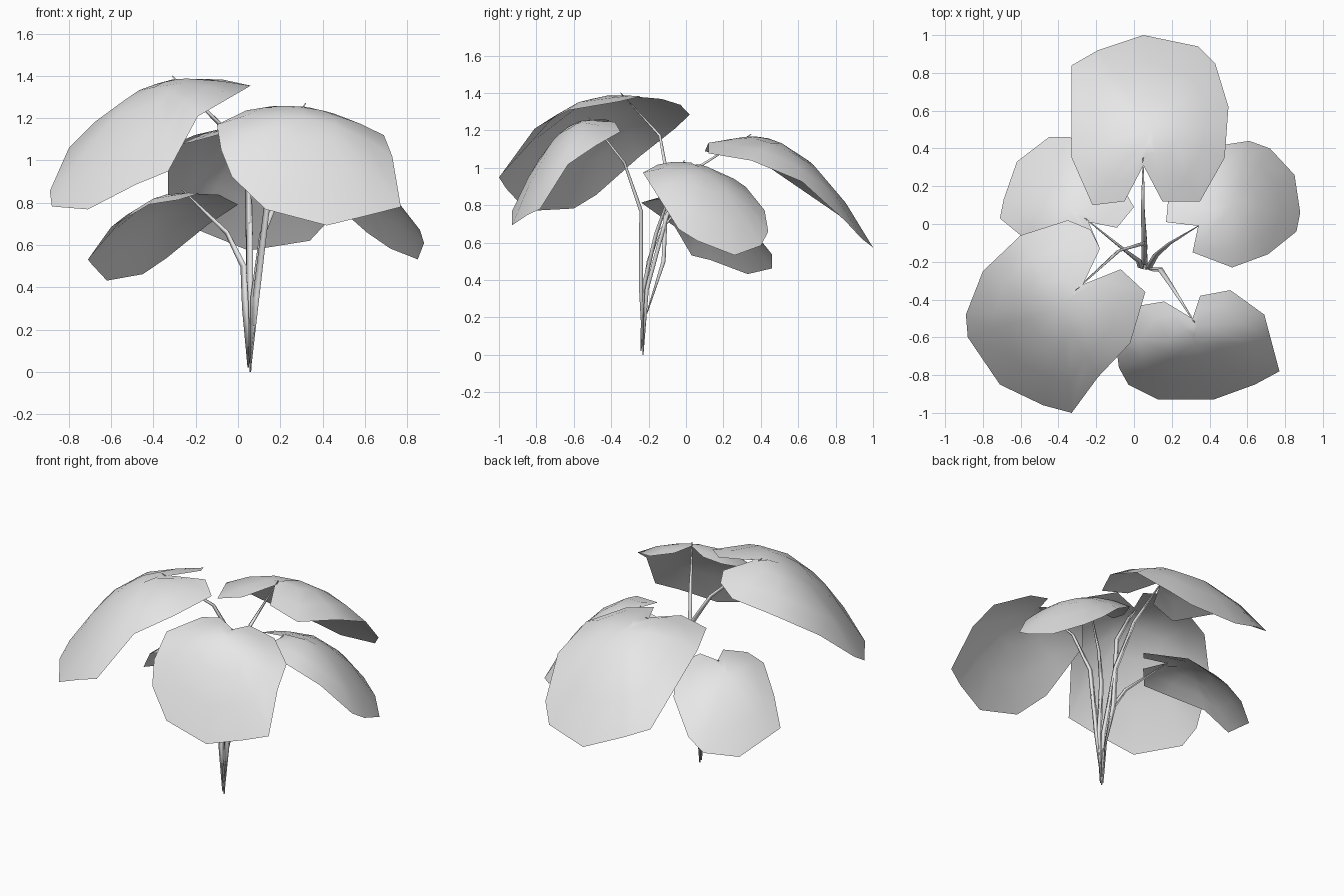
import bpy
import bmesh
from math import cos, sin, radians, tau
from mathutils import Vector

cube = bpy.data.objects.get("Cube")
if cube:
    bpy.data.objects.remove(cube, do_unlink=True)

# One plain grey for the whole plant
grey = bpy.data.materials.new("light_grey")
grey.use_nodes = True
grey.diffuse_color = (0.8, 0.8, 0.8, 1)
shader = next(n for n in grey.node_tree.nodes if n.type == 'BSDF_PRINCIPLED')
shader.inputs["Base Color"].default_value = (0.8, 0.8, 0.8, 1)


def finish(bm, name):
    """Turn a bmesh into a named, smooth shaded object."""
    mesh = bpy.data.meshes.new(name)
    bm.to_mesh(mesh)
    bm.free()
    mesh.materials.append(grey)
    for poly in mesh.polygons:
        poly.use_smooth = True
    obj = bpy.data.objects.new(name, mesh)
    bpy.context.collection.objects.link(obj)
    return obj


def leaf(name, top, heading, slope, bend, roll, arch, twist, outline):
    """Thin blade: a plan outline starting at the stalk notch, draped over a
    surface that bends down along the heading, arches across it and twists."""
    base = Vector(outline[0])
    along = Vector((cos(radians(heading)), sin(radians(heading))))
    across = Vector((-along.y, along.x))
    points = [Vector(p) for p in outline]
    centre = sum(points, Vector((0, 0))) / len(points)
    bm = bmesh.new()

    def drape(p):
        s, t = (p - base).dot(along), (p - base).dot(across)
        droop = max(s, 0)
        z = top + slope * s + bend * droop ** 2
        z += roll * t + arch * t * t + twist * droop * t
        return bm.verts.new((p.x, p.y, z))

    rings = [[drape(centre.lerp(p, k)) for p in points] for k in (1, 0.7, 0.35)]
    hub = drape(centre)
    count = len(points)
    for i in range(count):
        j = (i + 1) % count
        for outer, inner in zip(rings, rings[1:]):
            bm.faces.new((outer[i], outer[j], inner[j], inner[i]))
        bm.faces.new((rings[-1][i], rings[-1][j], hub))
    return finish(bm, name)


def stem(name, path, radii=(0.005, 0.021, 0.019, 0.014, 0.004), flat=0.6):
    """Flattened three-sided stalk, thickest low down, tapering to both ends."""
    points = [Vector(p) for p in path]
    bm = bmesh.new()
    rings = []
    for i, p in enumerate(points):
        tangent = points[min(i + 1, len(points) - 1)] - points[max(i - 1, 0)]
        tangent.normalize()
        side = tangent.cross(Vector((0, 1, 0))).normalized()
        other = tangent.cross(side) * flat
        rings.append([bm.verts.new(p + radii[i] * (side * cos(a) + other * sin(a)))
                      for a in (k * tau / 3 for k in range(3))])
    for low, high in zip(rings, rings[1:]):
        for k in range(3):
            n = (k + 1) % 3
            bm.faces.new((low[k], low[n], high[n], high[k]))
    bm.faces.new(rings[0][::-1])
    bm.faces.new(rings[-1])
    bmesh.ops.recalc_face_normals(bm, faces=bm.faces)
    return finish(bm, name)


# Leaves, each outlined counter-clockwise from the notch
leaf("back_leaf", 1.165, 90, 0.13, -1.43, 0, -0.7, 0,
     [(.05, .31), (.15, .12), (.35, .12), (.48, .35), (.5, .62), (.43, .85),
      (.34, .94), (.05, 1), (-.19, .92), (-.33, .84), (-.33, .35),
      (-.22, .1), (-.05, .12)])
leaf("front_right_leaf", 1.385, 225, 0.03, -1.37, 0.1, -0.75, 0.1,
     [(-.27, -.32), (-.18, -.13), (-.23, -.03), (-.35, .02), (-.6, -.06),
      (-.8, -.25), (-.89, -.48), (-.88, -.6), (-.71, -.85), (-.48, -.96),
      (-.33, -1), (-.19, -.81), (-.02, -.63), (.06, -.36), (-.07, -.24)])
leaf("front_left_leaf", 1.255, -75, 0, -2.85, -0.1, -0.72, 0.65,
     [(.31, -.5), (.16, -.41), (.04, -.43), (-.1, -.6), (-.08, -.76),
      (-.03, -.85), (.13, -.93), (.42, -.93), (.64, -.85), (.77, -.78),
      (.73, -.63), (.69, -.48), (.51, -.35), (.35, -.38)])
leaf("left_leaf", 1.03, 20, 0.1, -1.66, -0.08, -1, 0,
     [(.34, -.01), (.31, -.15), (.52, -.23), (.71, -.16), (.86, -.04),
      (.88, .06), (.85, .26), (.72, .4), (.61, .44), (.48, .42), (.3, .32),
      (.18, .12), (.17, .01)])
leaf("right_leaf", 0.845, 150, 0, -1.66, 0.1, -0.98, 0,
     [(-.24, .01), (-.09, -.02), (0, .09), (-.14, .33), (-.34, .46),
      (-.45, .46), (-.62, .33), (-.69, .13), (-.71, .03), (-.6, -.06),
      (-.42, -.21), (-.28, -.24), (-.18, -.13)])

# Stems fan out from one root and end just above each notch
stem("back_stem", [(.06, -.23, 0), (.06, -.21, .35), (.06, -.1, .75),
                   (.05, .06, 1), (.05, .35, 1.18)])
stem("front_right_stem", [(.06, -.21, .22), (.06, -.12, .5), (.05, -.1, .95),
                          (-.08, -.14, 1.17), (-.31, -.35, 1.4)])
stem("front_left_stem", [(.06, -.23, .02), (.09, -.24, .35), (.14, -.24, .77),
                         (.2, -.33, 1.03), (.32, -.52, 1.27)])
stem("left_stem", [(.06, -.24, .02), (.08, -.23, .35), (.12, -.16, .65),
                   (.19, -.1, .82), (.34, -.01, 1.04)])
stem("right_stem", [(.05, -.23, .02), (.04, -.23, .3), (.03, -.2, .5),
                    (-.05, -.14, .66), (-.26, .03, .86)])
